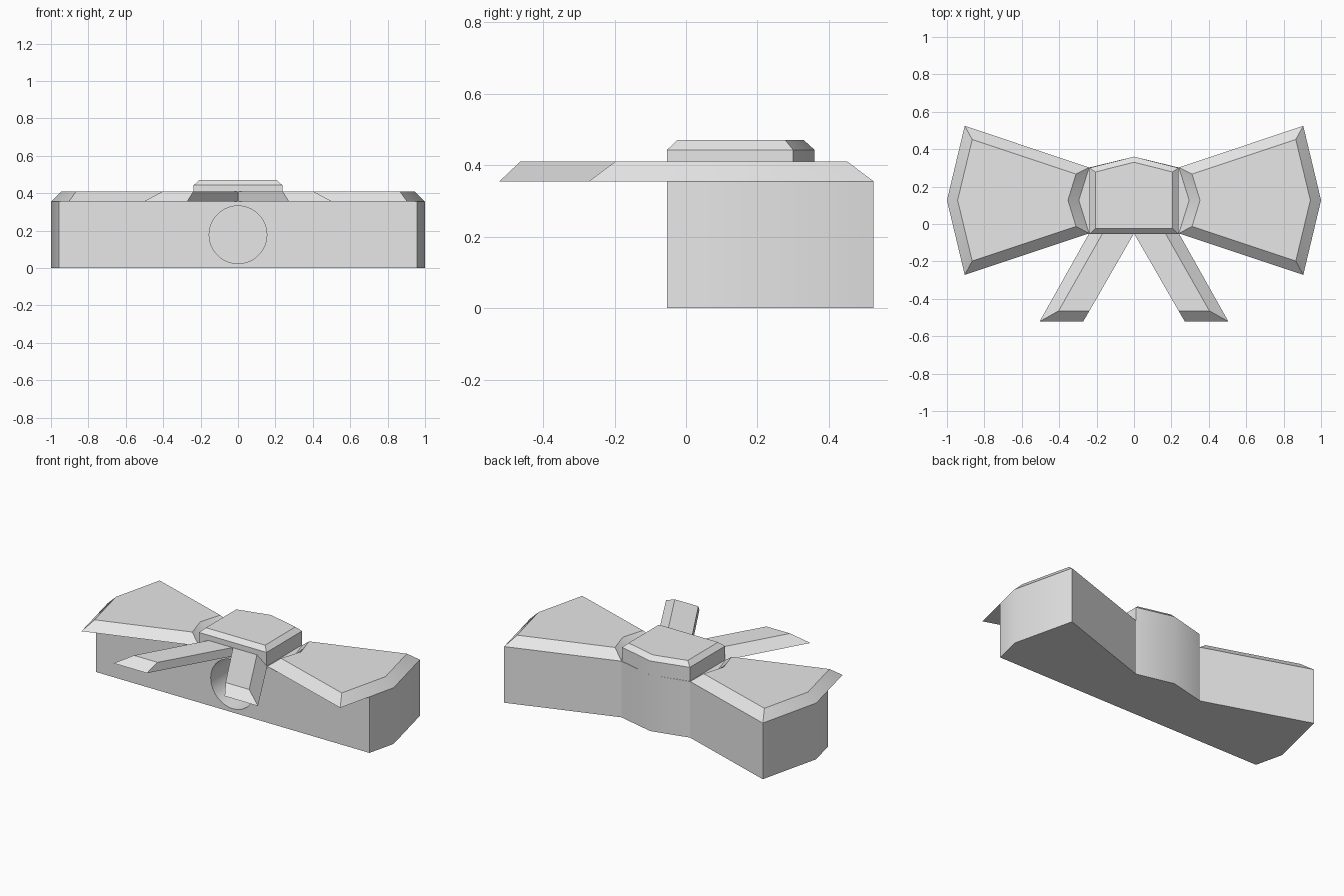
import bpy, bmesh, math
from mathutils import Matrix

if "Cube" in bpy.data.objects:
    bpy.data.objects.remove(bpy.data.objects["Cube"])

BASE, PLATE, COLLAR, TOP = 0.355, 0.41, 0.443, 0.47

grey = bpy.data.materials.new("light_grey")
grey.use_nodes = True
grey.diffuse_color = (0.8, 0.8, 0.8, 1)
grey.node_tree.nodes["Principled BSDF"].inputs["Base Color"].default_value = (0.8, 0.8, 0.8, 1)


def add_object(name, bm):
    bmesh.ops.recalc_face_normals(bm, faces=bm.faces[:])
    mesh = bpy.data.meshes.new(name)
    bm.to_mesh(mesh)
    bm.free()
    mesh.materials.append(grey)
    obj = bpy.data.objects.new(name, mesh)
    bpy.context.collection.objects.link(obj)
    return obj


def smooth(obj):
    bpy.ops.object.select_all(action='DESELECT')
    obj.select_set(True)
    bpy.context.view_layer.objects.active = obj
    bpy.ops.object.shade_smooth_by_angle(angle=math.radians(30))


def stack(name, layers, side=1):
    """Solid through a stack of (outline, height) layers; side -1 mirrors it."""
    bm = bmesh.new()
    rings = [[bm.verts.new((x * side, y, z)) for x, y in pts] for pts, z in layers]
    bm.faces.new(rings[0])
    bm.faces.new(rings[-1])
    for low, high in zip(rings, rings[1:]):
        for i in range(len(low)):
            j = (i + 1) % len(low)
            bm.faces.new((low[i], low[j], high[j], high[i]))
    return add_object(name, bm)


def mirrored(half):
    """Closes a half outline that runs from front to back on the +x side."""
    return half + [(-x, y) for x, y in reversed(half) if x > 0]


# Body block with a flat front and a bow-shaped back
outline = mirrored([(0.957, -0.053), (1, 0.127), (0.905, 0.525), (0.24, 0.302), (0, 0.36)])
body = stack("body", [(outline, 0), (outline, BASE)])

# Round blind hole in the front
bm = bmesh.new()
bmesh.ops.create_cone(bm, cap_ends=True, segments=64, radius1=0.154, radius2=0.154, depth=0.6,
                      matrix=Matrix.Translation((0, -0.053, 0.178)) @ Matrix.Rotation(math.pi / 2, 4, 'X'))
cutter = add_object("hole_cutter", bm)
cutter.hide_render = True
cut = body.modifiers.new("hole", 'BOOLEAN')
cut.operation, cut.solver, cut.object = 'DIFFERENCE', 'EXACT', cutter
bpy.context.view_layer.objects.active = body
bpy.ops.object.modifier_apply(modifier=cut.name)
bpy.data.objects.remove(cutter)
smooth(body)

# Bevelled bow loops and ribbon tails on both sides
loop_low = [(0.24, -0.05), (0.905, -0.272), (1, 0.127), (0.905, 0.525), (0.24, 0.302), (0.295, 0.127)]
loop_high = [(0.31, -0.013), (0.865, -0.198), (0.943, 0.127), (0.865, 0.452), (0.31, 0.267), (0.353, 0.127)]
tail_low = [(0, -0.05), (0.24, -0.05), (0.505, -0.522), (0.272, -0.522)]
tail_high = [(0, -0.05), (0.168, -0.05), (0.403, -0.464), (0.238, -0.464)]
for label, side in (("left", 1), ("right", -1)):
    smooth(stack(label + "_loop", [(loop_low, BASE), (loop_high, PLATE)], side))
    smooth(stack(label + "_tail", [(tail_low, BASE), (tail_high, PLATE)], side))

# Central knot with a bevelled rim
knot_low = mirrored([(0.237, -0.053), (0.237, 0.3), (0, 0.36)])
knot_high = mirrored([(0.207, -0.025), (0.207, 0.278), (0, 0.33)])
smooth(stack("knot", [(knot_low, BASE), (knot_low, COLLAR), (knot_high, TOP)]))
